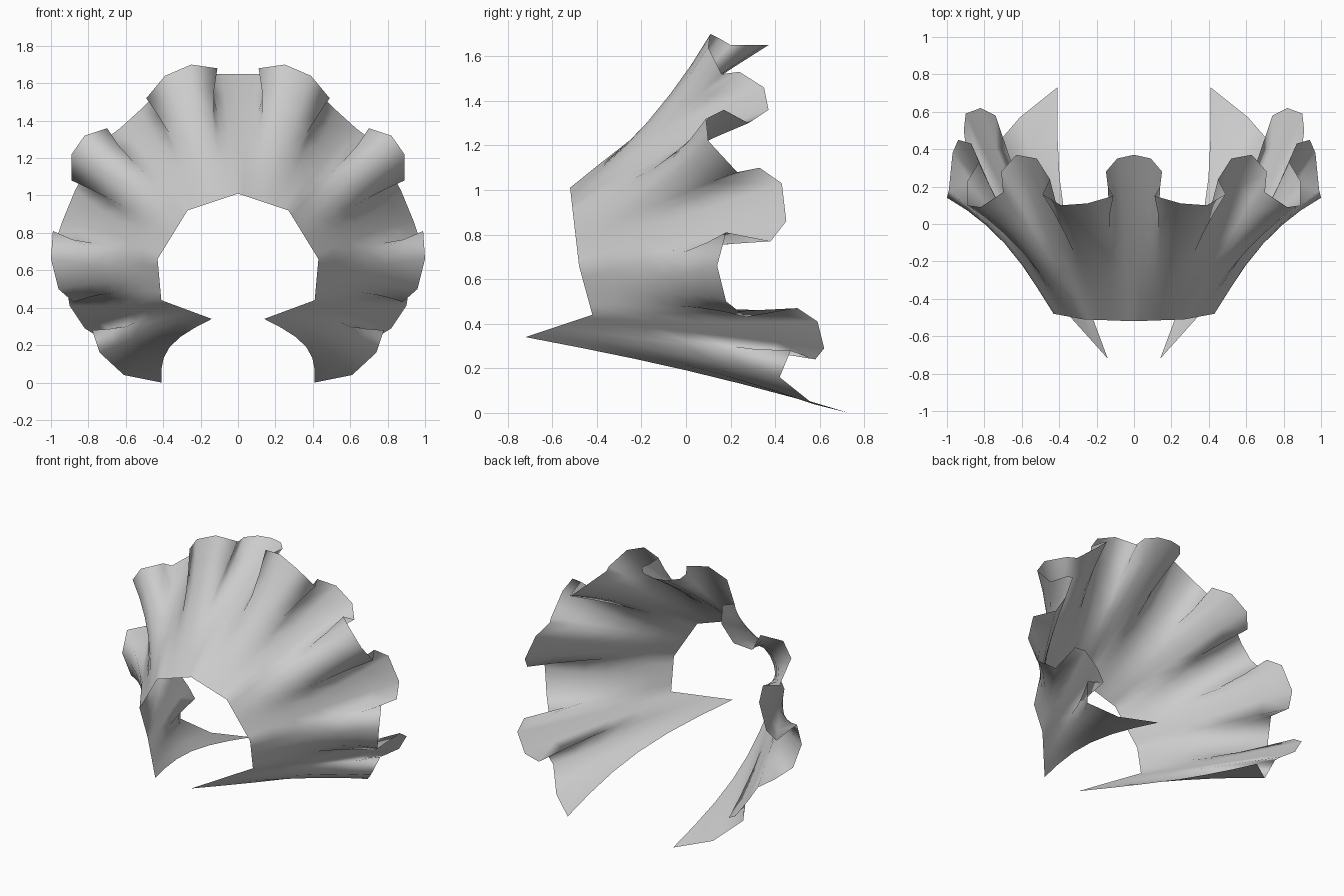
import bpy
import bmesh
import math
from mathutils import Vector

if "Cube" in bpy.data.objects:
    bpy.data.objects.remove(bpy.data.objects["Cube"], do_unlink=True)

# Matte grey cloth
cloth = bpy.data.materials.new("grey cloth")
cloth.use_nodes = True
grey = (0.6, 0.6, 0.6, 1)
cloth.diffuse_color = grey
cloth.node_tree.nodes["Principled BSDF"].inputs["Base Color"].default_value = grey

# Ruffled rim of the left half, from the top centre round to the loose end
rim = [Vector(p) for p in (
    (0, .37, 1.65), (.09, .35, 1.65), (.15, .28, 1.65), (.14, .2, 1.65),
    (.11, .15, 1.68), (.25, .11, 1.7), (.39, .1, 1.64), (.49, .16, 1.52),
    (.45, .24, 1.53), (.52, .35, 1.46), (.63, .37, 1.36), (.71, .28, 1.3),
    (.7, .17, 1.36), (.82, .09, 1.32), (.89, .1, 1.22), (.89, .23, 1.08),
    (.83, .33, 1.1), (.87, .43, 1.03), (.94, .45, .86), (.97, .38, .77),
    (.99, .18, .81), (1, .14, .66), (.96, .18, .5), (.88, .27, .43),
    (.91, .5, .47), (.9, .59, .41), (.82, .62, .29), (.74, .58, .24),
    (.78, .47, .28), (.74, .42, .16), (.61, .57, .04), (.41, .73, 0))]

# Neck edge: rim column that each corner belongs to, and its position
neck = [(0, Vector((0, -.52, 1.01))), (10, Vector((.27, -.51, .92))),
        (19, Vector((.43, -.48, .66))), (24, Vector((.41, -.42, .44))),
        (31, Vector((.14, -.72, .34)))]
last = len(rim) - 1


def neck_point(column):
    """Point on the neck edge that lies opposite a rim column."""
    for (start, a), (end, b) in zip(neck, neck[1:]):
        if column <= end:
            return a.lerp(b, (column - start) / (end - start))


def rim_point(column):
    """Rim point, continued past both ends of the half."""
    if column < 0:
        p = rim[-column]
        return Vector((-p.x, p.y, p.z))
    if column > last:
        return 2 * rim[last] - rim[2 * last - column]
    return rim[column]


def calm_rim(column, reach=9, spread=3):
    """Rim with the ruffles smoothed away."""
    total, weight = Vector(), 0
    for step in range(-reach, reach + 1):
        w = math.exp(-(step / spread) ** 2 / 2)
        total += w * rim_point(column + step)
        weight += w
    return total / weight


def sheet_point(column, t):
    """Cloth position at fraction t from the neck to the rim."""
    calm = calm_rim(column)
    p = neck_point(column).lerp(calm, t) + (rim[column] - calm) * t ** 2.3
    # The loose end bows outwards
    bow = max(0, (column - neck[-2][0]) / (last - neck[-2][0])) ** 2
    p.x += .09 * bow * math.sin(math.pi * t)
    p.z += .02 * bow * math.sin(math.pi * t)
    return p


# Loft the cloth from neck to rim
rows = 6
bm = bmesh.new()
grid = [[bm.verts.new(sheet_point(c, r / rows)) for r in range(rows + 1)]
        for c in range(last + 1)]
for here, there in zip(grid, grid[1:]):
    for r in range(rows):
        bm.faces.new((here[r], there[r], there[r + 1], here[r + 1]))
for face in bm.faces:
    face.smooth = True

mesh = bpy.data.meshes.new("ruffled_collar")
bm.to_mesh(mesh)
bm.free()
mesh.materials.append(cloth)
collar = bpy.data.objects.new("ruffled_collar", mesh)
bpy.context.collection.objects.link(collar)

# Mirror the left half to the right
mirror = collar.modifiers.new("mirror", "MIRROR")
mirror.use_clip = True
mirror.merge_threshold = .001
